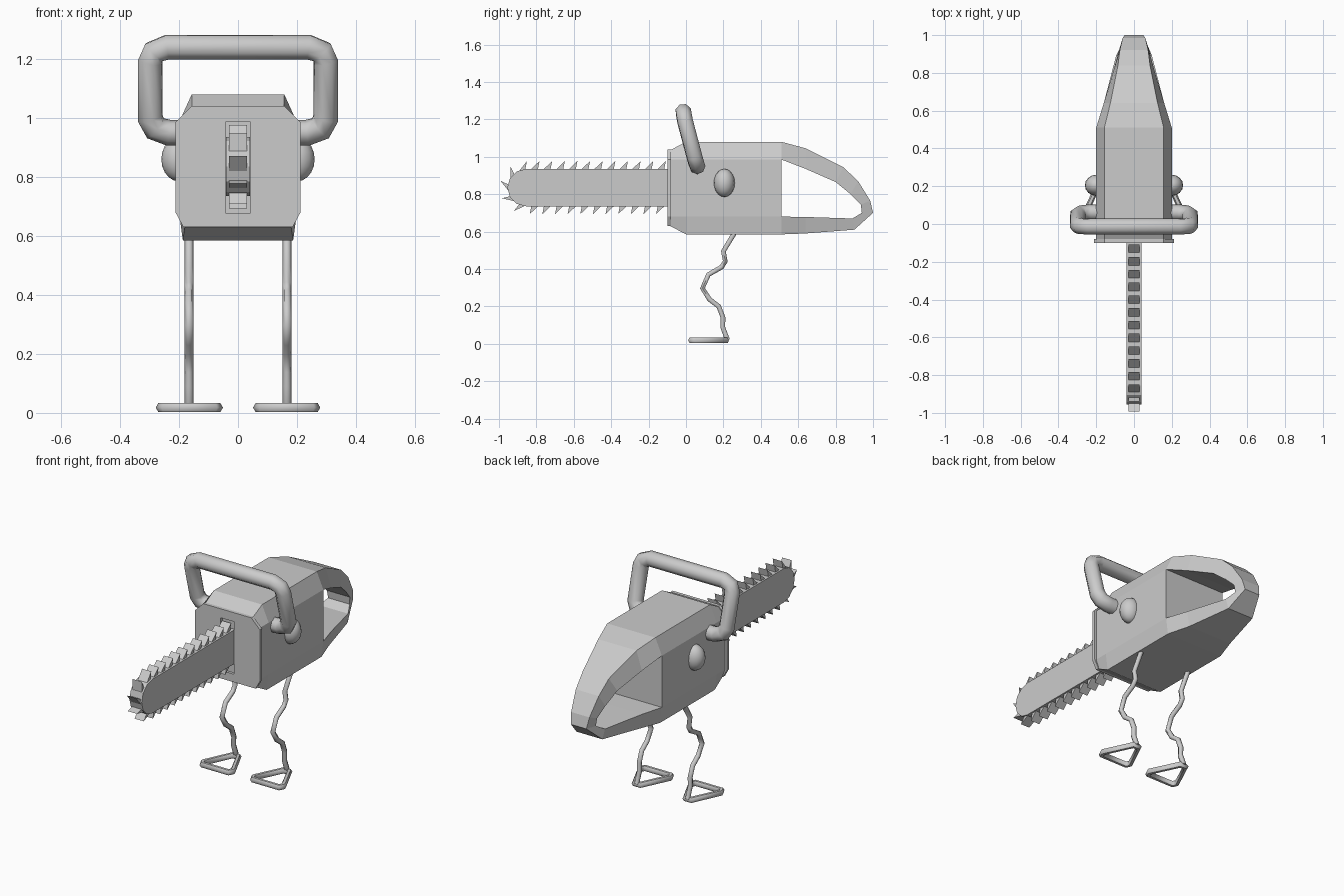
import bpy, bmesh
from math import pi, sin, cos, radians

if "Cube" in bpy.data.objects:
    bpy.data.objects.remove(bpy.data.objects["Cube"])


def mesh_object(name, bm):
    bmesh.ops.recalc_face_normals(bm, faces=bm.faces)
    me = bpy.data.meshes.new(name)
    bm.to_mesh(me)
    bm.free()
    ob = bpy.data.objects.new(name, me)
    bpy.context.collection.objects.link(ob)
    return ob


def loft(name, rings, caps=True):
    bm = bmesh.new()
    vs = [[bm.verts.new(p) for p in r] for r in rings]
    n = len(vs[0])
    for a, b in zip(vs, vs[1:]):
        for i in range(n):
            j = (i + 1) % n
            bm.faces.new((a[i], a[j], b[j], b[i]))
    if caps:
        bm.faces.new(vs[0])
        bm.faces.new(vs[-1])
    return mesh_object(name, bm)


def smooth(ob, angle):
    bpy.ops.object.select_all(action='DESELECT')
    ob.select_set(True)
    bpy.context.view_layer.objects.active = ob
    bpy.ops.object.shade_smooth_by_angle(angle=radians(angle))


def tube(name, pts, radius, res, closed=False):
    cu = bpy.data.curves.new(name, 'CURVE')
    cu.dimensions = '3D'
    cu.bevel_depth = radius
    cu.bevel_resolution = res
    cu.use_fill_caps = True
    sp = cu.splines.new('POLY')
    sp.points.add(len(pts) - 1)
    for p, co in zip(sp.points, pts):
        p.co = (*co, 1)
    sp.use_cyclic_u = closed
    ob = bpy.data.objects.new(name, cu)
    bpy.context.collection.objects.link(ob)
    bpy.ops.object.select_all(action='DESELECT')
    ob.select_set(True)
    bpy.context.view_layer.objects.active = ob
    bpy.ops.object.convert(target='MESH')
    smooth(bpy.context.object, 62)


def section(y, half):
    # mirror half an outline (x, z) into a closed ring
    return [(x, y, z) for x, z in half] + [(-x, y, z) for x, z in reversed(half)]


# Motor housing
full = [(.157, 1.08), (.2, .985), (.2, .68), (.187, .585)]
nose = [(.155, 1.035), (.2, .985), (.2, .68), (.18, .63)]
loft("housing", [section(-.085, nose), section(0, full), section(.51, full)])

# Front plate with a slot for the bar
plate_half = [(.157, 1.04), (.212, .985), (.212, .68), (.185, .63)]
plate = loft("front_plate", [section(-.1, plate_half), section(-.08, plate_half)])
slot_half = [(.043, .987), (.043, .677)]
cutter = loft("slot_cutter", [section(-.12, slot_half), section(-.06, slot_half)])
cutter.hide_render = True
mod = plate.modifiers.new("slot", 'BOOLEAN')
mod.operation = 'DIFFERENCE'
mod.object = cutter
bpy.context.view_layer.objects.active = plate
bpy.ops.object.modifier_apply(modifier="slot")
bpy.data.objects.remove(cutter)

# Rear handle loop: outer y, z, inner y, z, outer and inner half widths
stations = [
    (.51, 1.08, .51, .985, .157, .2), (.64, 1.045, .64, .935, .125, .16),
    (.84, .945, .80, .865, .085, .112), (.92, .87, .88, .80, .075, .09),
    (.985, .765, .935, .745, .06, .075), (1.0, .70, .94, .70, .05, .07),
    (.90, .61, .89, .67, .085, .095), (.64, .59, .64, .678, .145, .16),
    (.51, .585, .51, .68, .187, .2)]
loft("rear_handle", [[(wo, yo, zo), (wi, yi, zi), (-wi, yi, zi), (-wo, yo, zo)]
                     for yo, zo, yi, zi, wo, wi in stations], caps=False)

# Guide bar with rounded nose
CY, CZ, R, ROOT = -.855, .835, .1, -.08
prof = [(ROOT, CZ - R)]
prof += [(CY - R * sin(pi * i / 6), CZ - R * cos(pi * i / 6)) for i in range(7)]
prof += [(ROOT, CZ + R)]
loft("guide_bar", [[(x, y, z) for y, z in prof] for x in (-.04, .04)])


# Chain teeth, running forward below, around the nose and back on top
def on_chain(s, h):
    straight = -.1 - CY
    arc = pi * R
    if s < straight:
        return -.1 - s, CZ - R - h
    if s < straight + arc:
        t = (s - straight) / R
        return CY - (R + h) * sin(t), CZ - (R + h) * cos(t)
    return CY + s - straight - arc, CZ + R + h


bm = bmesh.new()
COUNT = 27
total = 2 * (-.1 - CY) + pi * R
for k in range(COUNT):
    s = k * total / COUNT
    tri = [on_chain(s + .008, -.008), on_chain(s + .05, -.008), on_chain(s + .06, .042)]
    a = [bm.verts.new((-.03, *p)) for p in tri]
    b = [bm.verts.new((.03, *p)) for p in tri]
    bm.faces.new(a)
    bm.faces.new(b)
    for i in range(3):
        j = (i + 1) % 3
        bm.faces.new((a[i], a[j], b[j], b[i]))
mesh_object("chain_teeth", bm)

# Front grip bar
side = [(.15, .06, .95), (.235, .06, .95), (.28, .055, .965), (.298, .045, 1.0),
        (.298, -.005, 1.19), (.285, -.011, 1.223), (.24, -.014, 1.24)]
tube("front_grip", side + [(-x, y, z) for x, y, z in reversed(side)], .044, 2)

# Eyes, legs and feet
leg = [(.27, .61), (.2, .495), (.21, .44), (.19, .41), (.12, .37), (.088, .297),
       (.125, .238), (.175, .2), (.198, .14), (.196, .09), (.222, .02)]
for s, label in ((1, "left"), (-1, "right")):
    bpy.ops.mesh.primitive_uv_sphere_add(segments=16, ring_count=10, radius=1,
                                         location=(s * .2, .205, .86))
    eye = bpy.context.object
    eye.name = label + "_eye"
    eye.scale = (.06, .056, .075)
    smooth(eye, 60)
    tube(label + "_leg", [(s * .166, y, z) for y, z in leg], .015, 1)
    foot = [(.185, .215), (.262, .05), (.25, .026), (.08, .026), (.068, .05), (.147, .215)]
    tube(label + "_foot", [(s * x, y, .018) for x, y in foot], .017, 1, closed=True)
